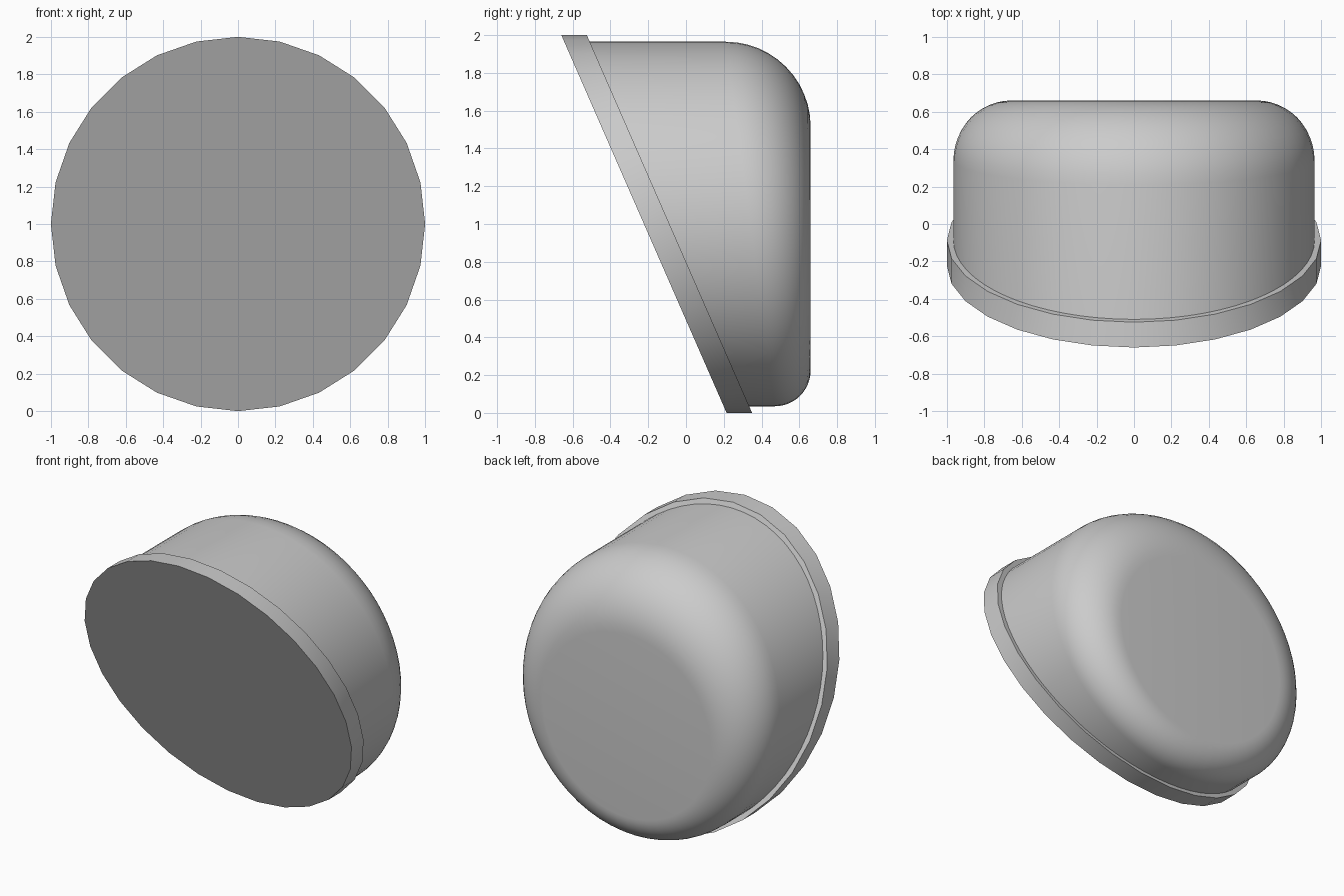
import bpy, bmesh
from math import sin, cos, pi, radians

cube = bpy.data.objects.get("Cube")
if cube:
    bpy.data.objects.remove(cube, do_unlink=True)

grey = bpy.data.materials.new("plain grey")
grey.use_nodes = True
colour = (0.6, 0.6, 0.6, 1)
grey.diffuse_color = colour
grey.node_tree.nodes["Principled BSDF"].inputs["Base Color"].default_value = colour

FRONT_TOP, FRONT_BOTTOM = -0.66, 0.215   # slanted front plane
RIM_DEPTH = 0.135
BODY_RADIUS, BACK = 0.965, 0.66


def slant(z):
    return FRONT_BOTTOM + (FRONT_TOP - FRONT_BOTTOM) * z / 2


def loft(name, sides, rings):
    """Bridge closed rings, each a function angle -> point, and cap both ends."""
    bm = bmesh.new()
    loops = [[bm.verts.new(ring(2 * pi * i / sides)) for i in range(sides)] for ring in rings]
    for a, b in zip(loops, loops[1:]):
        for i in range(sides):
            j = (i + 1) % sides
            bm.faces.new((a[i], a[j], b[j], b[i]))
    bm.faces.new(loops[0])
    bm.faces.new(loops[-1])
    bmesh.ops.recalc_face_normals(bm, faces=bm.faces)
    mesh = bpy.data.meshes.new(name)
    bm.to_mesh(mesh)
    bm.free()
    mesh.materials.append(grey)
    mesh.shade_smooth()
    mesh.set_sharp_from_angle(angle=radians(35))
    obj = bpy.data.objects.new(name, mesh)
    bpy.context.collection.objects.link(obj)
    return obj


def slanted_ring(radius, offset):
    def point(a):
        z = 1 + radius * sin(a)
        return radius * cos(a), slant(z) + offset, z
    return point


def rounded_ring(t):
    """Ring on the back rounding, which widens towards the top."""
    def point(a):
        fillet = 0.32 + 0.13 * sin(a)
        r = BODY_RADIUS - fillet * (1 - cos(t))
        return r * cos(a), BACK - fillet * (1 - sin(t)), 1 + r * sin(a)
    return point


# Slanted front disc with a low-poly edge
loft("front_rim", 28, [slanted_ring(1, 0), slanted_ring(1, RIM_DEPTH)])

# Round housing with a softly rounded back
STEPS = 12
loft("housing", 64, [slanted_ring(BODY_RADIUS, RIM_DEPTH / 2)]
     + [rounded_ring(k / STEPS * pi / 2) for k in range(STEPS + 1)])
